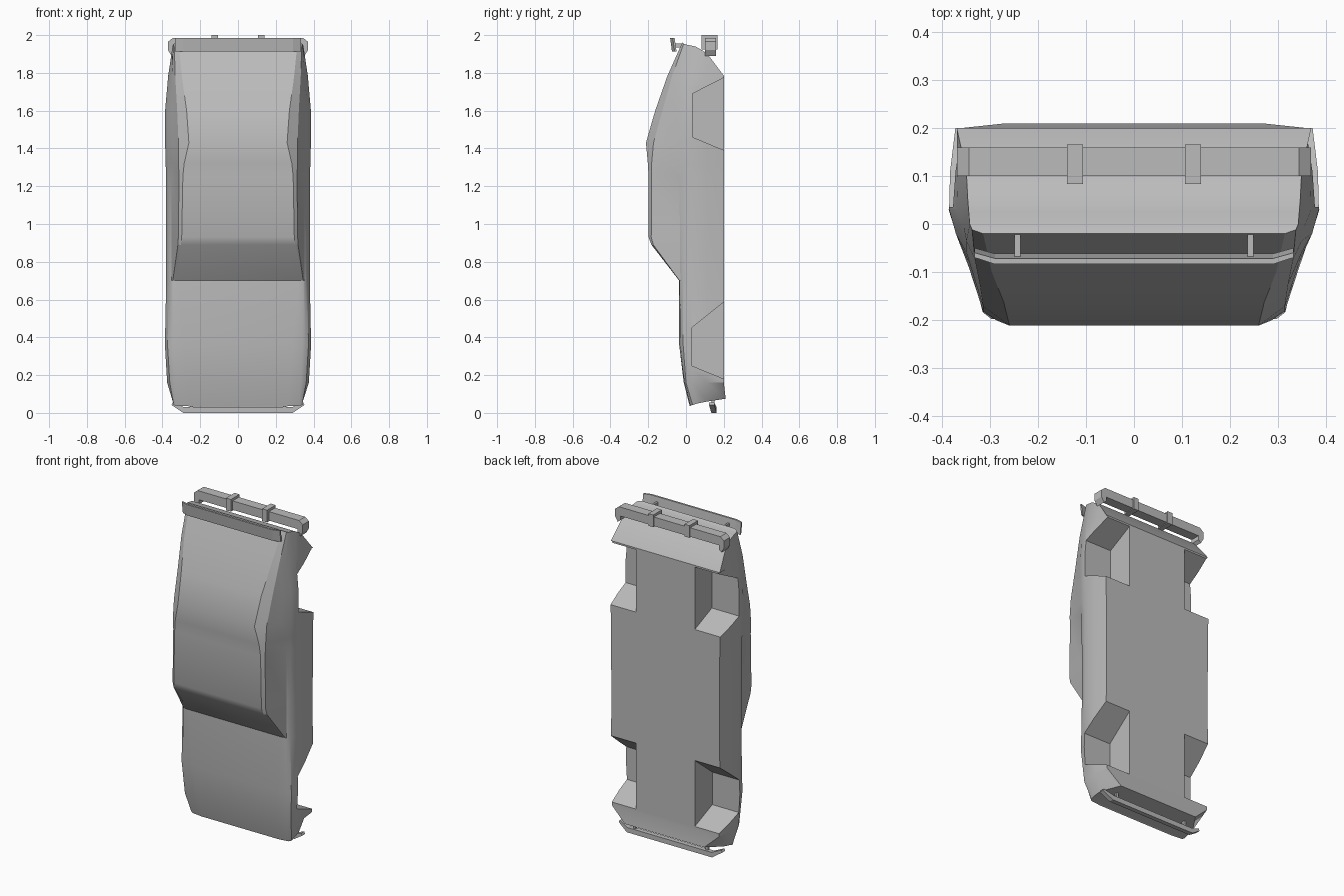
import bpy, bmesh, math

if "Cube" in bpy.data.objects:
    bpy.data.objects.remove(bpy.data.objects["Cube"])

grey = bpy.data.materials.new("body_grey")
grey.diffuse_color = (0.5, 0.5, 0.5, 1)
grey.use_nodes = True
grey.node_tree.nodes["Principled BSDF"].inputs["Base Color"].default_value = grey.diffuse_color


def make(name, verts, faces):
    bm = bmesh.new()
    vs = [bm.verts.new(v) for v in verts]
    for f in faces:
        bm.faces.new([vs[i] for i in f])
    bmesh.ops.recalc_face_normals(bm, faces=bm.faces)
    me = bpy.data.meshes.new(name)
    bm.to_mesh(me)
    bm.free()
    ob = bpy.data.objects.new(name, me)
    bpy.context.collection.objects.link(ob)
    me.materials.append(grey)
    return ob


def prism(name, profile, place, a, b):
    """Extrude a 2D profile from a to b; place(u, v, t) gives the 3D point."""
    n = len(profile)
    verts = [place(u, v, t) for t in (a, b) for u, v in profile]
    faces = [list(range(n)), list(range(n, 2 * n))]
    faces += [(i, (i + 1) % n, n + (i + 1) % n, n + i) for i in range(n)]
    return make(name, verts, faces)


def box(name, x, y, z):
    return prism(name, [(x[0], y[0]), (x[1], y[0]), (x[1], y[1]), (x[0], y[1])],
                 lambda u, v, t: (u, v, t), *z)


def activate(ob):
    bpy.ops.object.select_all(action='DESELECT')
    ob.select_set(True)
    bpy.context.view_layer.objects.active = ob


# Body shell: half sections lofted along z, from nose to tail
nose = [(.27, .21, .075), (.335, .11, .06), (.34, .06, .05), (.34, .035, .042),
        (.335, .027, .04), (.325, .023, .038), (.26, .02, .035)]
tail = [(.37, .2, 1.785), (.35, .11, 1.905), (.347, .05, 1.94), (.345, .025, 1.945),
        (.343, 0, 1.95), (.338, -.012, 1.955), (.315, -.02, 1.96)]
# z, half width, shoulder y, belt, roof side, roof crown
stations = [
    (.16, .375, 0, (.348, -.005), (.333, -.008), (.27, -.012)),
    (.36, .387, -.015, (.357, -.025), (.342, -.03), (.29, -.036)),
    (.70, .38, -.015, (.352, -.03), (.345, -.034), (.32, -.036)),
    (.89, .38, -.015, (.352, -.032), (.318, -.173), (.302, -.183)),
    (.93, .38, -.015, (.352, -.032), (.316, -.184), (.298, -.198)),
    (1.25, .381, -.018, (.352, -.035), (.312, -.183), (.292, -.198)),
    (1.32, .383, -.02, (.345, -.09), (.315, -.182), (.285, -.202)),
    (1.43, .386, -.02, (.345, -.08), (.315, -.172), (.26, -.212)),
    (1.60, .386, -.02, (.35, -.06), (.322, -.125), (.272, -.163)),
    (1.78, .37, -.005, (.35, -.035), (.332, -.075), (.297, -.10)),
]
halves = [nose]
for z, w, ys, belt, side, crown in stations:
    pts = [(w - .012, .2), (w - .002, .11), (w, .03), (w - .014, ys), belt, side, crown]
    halves.append([(x, y, z) for x, y in pts])
halves.append(tail)
verts, faces, n = [], [], 14
for h in halves:
    verts += h + [(-x, y, z) for x, y, z in reversed(h)]
for s in range(len(halves) - 1):
    for i in range(n):
        j = (i + 1) % n
        faces.append((s * n + i, s * n + j, s * n + n + j, s * n + n + i))
for base in (0, n * (len(halves) - 1)):
    faces += [(base + i, base + i + 1, base + 12 - i, base + 13 - i) for i in range(6)]
body = make("car_body", verts, faces)

# Wheel wells cut from the body
wells = [[(.03, .25), (.03, .45), (.25, .626), (.25, .16)],
         [(.035, 1.46), (.035, 1.69), (.25, 1.80), (.25, 1.37)]]
for profile in wells:
    for s in (-1, 1):
        cutter = prism("well_cutter", profile, lambda u, v, t: (t, u, v), s * .2, s * .5)
        cutter.hide_render = True
        activate(body)
        mod = body.modifiers.new("well", 'BOOLEAN')
        mod.operation, mod.solver, mod.object = 'DIFFERENCE', 'EXACT', cutter
        bpy.ops.object.modifier_apply(modifier=mod.name)
        bpy.data.objects.remove(cutter)
activate(body)
bpy.ops.object.shade_smooth_by_angle(angle=math.radians(25))


def mirrored(pts):
    return pts + [(-x, z) for x, z in reversed(pts)]


# Rear bumper: bar with wrapped ends, plus two overriders
prism("rear_bumper", mirrored([(.345, 1.985), (.37, 1.965), (.37, 1.92), (.352, 1.89),
                               (.335, 1.905), (.335, 1.93)]),
      lambda u, v, t: (u, t, v), .1, .16)
for s in (-1, 1):
    x = s * .123
    box("bumper_overrider", (x - .017, x + .017), (.083, .166), (1.925, 2.0))

# Front bumper: thin swept blade, tilted, with brackets
prism("front_bumper", mirrored([(.29, 0), (.352, .042), (.345, .055), (.285, .03)]),
      lambda u, v, t: (u, t + (.012 if v < .04 else 0), v), .122, .15)
for s in (-1, 1):
    x = s * .245
    box("front_bracket", (x - .008, x + .008), (.135, .15), (.02, .08))

# Rear spoiler: bent blade on two struts
blade = [(-.333, -.06), (-.29, -.072), (.29, -.072), (.333, -.06),
         (.333, -.07), (.29, -.084), (-.29, -.084), (-.333, -.07)]
prism("spoiler_blade", blade,
      lambda u, v, t: (u, v + (.01 if t < 1.95 else 0), t), 1.912, 1.984)
for s in (-1, 1):
    x = s * .243
    box("spoiler_strut", (x - .006, x + .006), (-.07, -.015), (1.935, 1.955))
